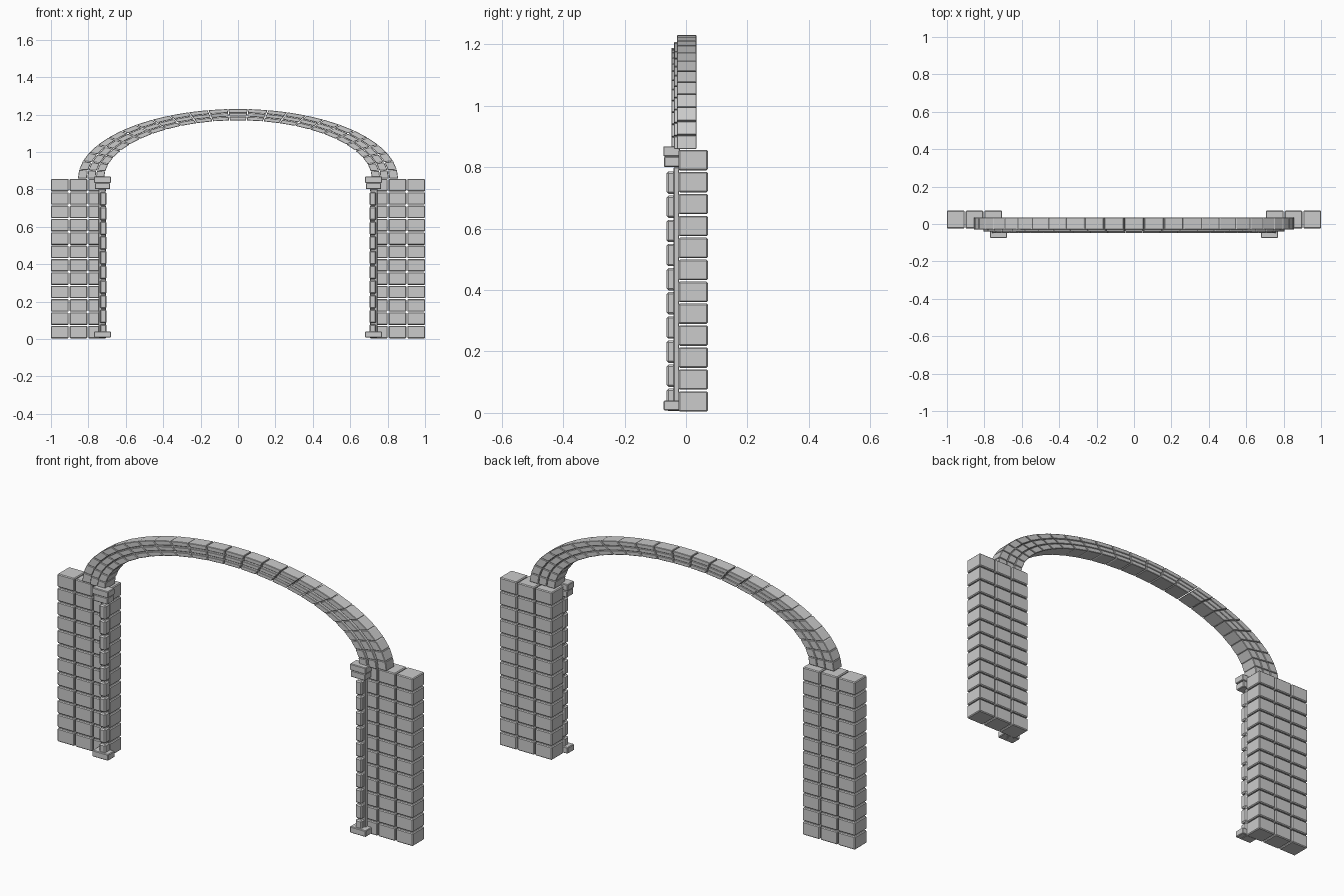
import bpy, bmesh, math

if "Cube" in bpy.data.objects:
    bpy.data.objects.remove(bpy.data.objects["Cube"])


def finish(name, bm, bevel):
    bmesh.ops.recalc_face_normals(bm, faces=bm.faces)
    me = bpy.data.meshes.new(name)
    bm.to_mesh(me)
    bm.free()
    ob = bpy.data.objects.new(name, me)
    bpy.context.collection.objects.link(ob)
    mod = ob.modifiers.new("worn_edges", 'BEVEL')
    mod.width = bevel
    mod.segments = 1
    return ob


def hexa(bm, pts):
    # first four points are one face, last four the opposite face
    v = [bm.verts.new(p) for p in pts]
    for f in ((3, 2, 1, 0), (4, 5, 6, 7), (0, 1, 5, 4),
              (1, 2, 6, 5), (2, 3, 7, 6), (3, 0, 4, 7)):
        bm.faces.new([v[i] for i in f])


def box(bm, x0, x1, y0, y1, z0, z1):
    hexa(bm, [(x, y, z) for z in (z0, z1)
              for x, y in ((x0, y0), (x1, y0), (x1, y1), (x0, y1))])


def stack(bm, x0, x1, y0, y1, z0, z1, rows, gap):
    pitch = (z1 - z0 + gap) / rows
    for r in range(rows):
        z = z0 + r * pitch
        box(bm, x0, x1, y0, y1, z, z + pitch - gap)


def sided(bm, side, x0, x1, *rest):
    a, b = sorted((side * x0, side * x1))
    return (bm, a, b) + rest


for side, label in ((-1, "left"), (1, "right")):
    # pier: three columns of twelve blocks
    bm = bmesh.new()
    for c in range(3):
        x = 0.705 + c * 0.1
        stack(*sided(bm, side, x, x + 0.095, -0.024, 0.071, 0.004, 0.856), 12, 0.005)
    finish(label + "_pier_blocks", bm, 0.004)

    # pilaster on the inner front edge: narrow blocks over a thin backing
    bm = bmesh.new()
    stack(*sided(bm, side, 0.703, 0.738, -0.063, -0.024, 0.006, 0.786), 10, 0.006)
    finish(label + "_pilaster_blocks", bm, 0.006)
    bm = bmesh.new()
    box(*sided(bm, side, 0.709, 0.745, -0.040, -0.022, 0.006, 0.80))
    finish(label + "_pilaster_backing", bm, 0.002)

    # base slab and two-layer capital
    bm = bmesh.new()
    box(*sided(bm, side, 0.68, 0.769, -0.073, -0.020, 0.008, 0.040))
    finish(label + "_pilaster_base", bm, 0.003)
    bm = bmesh.new()
    box(*sided(bm, side, 0.684, 0.764, -0.072, -0.020, 0.801, 0.834))
    box(*sided(bm, side, 0.68, 0.769, -0.074, -0.020, 0.835, 0.868))
    finish(label + "_capital", bm, 0.003)

# flattened arch: three concentric rings of 25 voussoirs, stepping forward inwards
FLAT, SPRING, COUNT = 0.435, 0.858, 25
rings = (("outer", 0.809, 0.856, -0.030),
         ("middle", 0.763, 0.806, -0.039),
         ("inner", 0.716, 0.760, -0.048))
for name, r0, r1, front in rings:
    bm = bmesh.new()
    for i in range(COUNT):
        a0 = math.pi * i / COUNT + 0.003
        a1 = math.pi * (i + 1) / COUNT - 0.003
        corners = [(r * math.cos(a), SPRING + FLAT * r * math.sin(a))
                   for r, a in ((r0, a0), (r1, a0), (r1, a1), (r0, a1))]
        hexa(bm, [(x, y, z) for y in (front, 0.034) for x, z in corners])
    finish(name + "_arch_ring", bm, 0.002)
